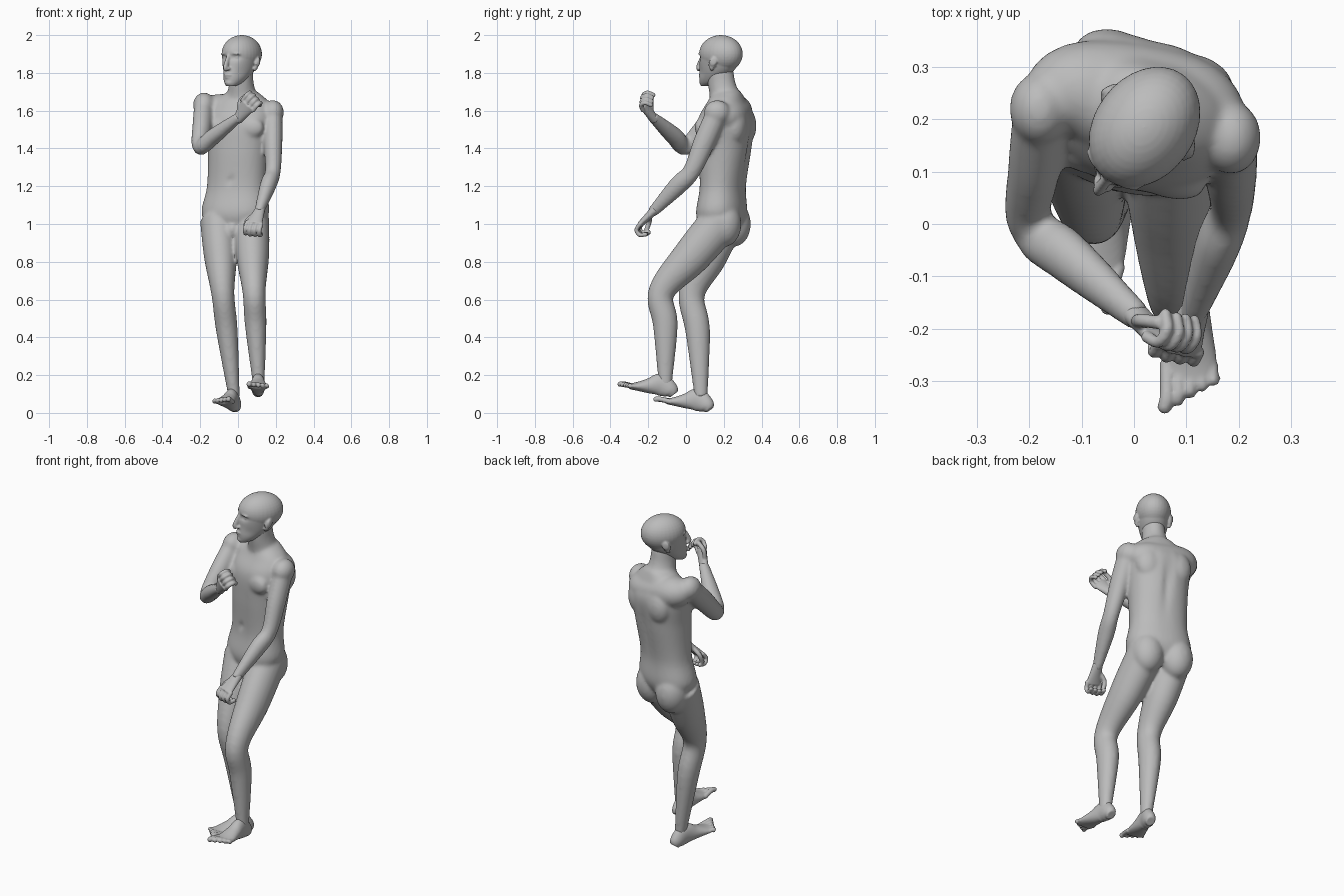
import bpy, bmesh, math
from mathutils import Vector, Matrix, Euler

cube = bpy.data.objects.get("Cube")
if cube:
    bpy.data.objects.remove(cube, do_unlink=True)

GREY = (.5, .5, .5, 1)
skin = bpy.data.materials.new("plain grey")
skin.use_nodes = True
skin.diffuse_color = GREY
skin.node_tree.nodes["Principled BSDF"].inputs["Base Color"].default_value = GREY


def spline(stations, steps=6):
    """Smooth a list of stations with a Catmull-Rom curve."""
    rows = [Vector(station) for station in stations]
    rows = [rows[0] * 2 - rows[1]] + rows + [rows[-1] * 2 - rows[-2]]
    smooth = []
    for before, start, end, after in zip(rows, rows[1:], rows[2:], rows[3:]):
        leave, arrive = (end - before) / 2, (after - start) / 2
        for step in range(steps):
            t = step / steps
            ease = t * t * (3 - 2 * t)
            smooth.append(start.lerp(end, ease) + leave * t * (1 - t) ** 2
                          - arrive * t * t * (1 - t))
    return smooth + [rows[-2]]


def loft(bm, stations, side=(1, 0, 0), segments=32, power=1, level=False):
    """Closed tube through stations of x, y, z, half width, half depth."""
    rows = spline(stations)
    centres = [Vector(row[:3]) for row in rows]
    rings = []
    for i, row in enumerate(rows):
        along = (centres[min(i + 1, len(rows) - 1)] - centres[max(i - 1, 0)]).normalized()
        if level:
            along = Vector((0, 0, 1))
        across = Vector(side)
        across = (across - along * across.dot(along)).normalized()
        deep = along.cross(across)
        ring = []
        for k in range(segments):
            angle = math.tau * k / segments
            c, s = [math.copysign(abs(value) ** power, value)
                    for value in (math.cos(angle), math.sin(angle))]
            ring.append(bm.verts.new(centres[i] + across * c * row[3] + deep * s * row[4]))
        rings.append(ring)
    for low, high in zip(rings, rings[1:]):
        for k in range(segments):
            following = (k + 1) % segments
            bm.faces.new((low[k], low[following], high[following], high[k]))
    bm.faces.new(rings[0][::-1])
    bm.faces.new(rings[-1])


def blob(bm, centre, size, turn=(0, 0, 0)):
    """Ellipsoid with its turn given in radians."""
    spin = Euler(turn).to_matrix().to_4x4()
    bmesh.ops.create_uvsphere(bm, u_segments=32, v_segments=20, radius=1,
                              matrix=Matrix.Translation(centre) @ spin @ Matrix.Diagonal((*size, 1)))


def digit(bm, points, radius):
    """Round-ended finger or toe."""
    loft(bm, [(*point, radius, radius) for point in points], segments=12)
    for point in (points[0], points[-1]):
        blob(bm, point, (radius, radius, radius))


def limb(bm, joints, radii, depth, side, bow):
    """Tapered arm or leg through three joints, with a muscle bulge between them."""
    root, hinge, tip = [Vector(joint) for joint in joints]
    path = [root, root.lerp(hinge, .5), hinge, hinge.lerp(tip, .35) + Vector(bow), tip]
    loft(bm, [(*point, radius, radius * depth) for point, radius in zip(path, radii)], side)
    blob(bm, hinge, [radii[2]] * 3)


def dent(bm, centre, reach, push):
    """Press the surface near a point by a soft falloff."""
    for vert in bm.verts:
        distance = sum(((a - b) / r) ** 2 for a, b, r in zip(vert.co, centre, reach))
        vert.co += Vector(push) * math.exp(-distance)


def finish(bm, name, voxel, smooth):
    """Fuse the overlapping forms of one part into a single smooth skin."""
    bmesh.ops.recalc_face_normals(bm, faces=bm.faces)
    mesh = bpy.data.meshes.new(name)
    bm.to_mesh(mesh)
    bm.free()
    obj = bpy.data.objects.new(name, mesh)
    bpy.context.collection.objects.link(obj)
    fuse = obj.modifiers.new("fuse", 'REMESH')
    fuse.mode, fuse.voxel_size = 'VOXEL', voxel
    soften = obj.modifiers.new("soften", 'SMOOTH')
    soften.factor, soften.iterations = .5, smooth
    graph = bpy.context.evaluated_depsgraph_get()
    obj.data = bpy.data.meshes.new_from_object(obj.evaluated_get(graph))
    obj.modifiers.clear()
    obj.data.materials.clear()
    obj.data.materials.append(skin)
    for face in obj.data.polygons:
        face.use_smooth = True
        face.material_index = 0


# Torso, leaning a little and turned towards its right
def spine(z):
    return (.06 * (z - 1.3), .2 + .05 * (z - 1.3), z)


body = bmesh.new()
TWIST = -.3
turned = (math.cos(TWIST), math.sin(TWIST), 0)
trunk = [(.95, .1, .08), (1.05, .18, .125), (1.2, .16, .115), (1.4, .165, .136),
         (1.55, .18, .142), (1.64, .15, .1), (1.7, .08, .07)]
loft(body, [(*spine(z), width, depth) for z, width, depth in trunk], turned, 48, .9, True)
# Navel and spine groove
dent(body, (-.04, .08, 1.23), (.012, .05, .015), (0, .012, 0))
dent(body, (.04, .34, 1.4), (.02, .08, .16), (0, -.014, 0))
# Paired chest, shoulder blade and buttock masses
for s in (1, -1):
    for height, out, forward, size in [(1.51, .08, .1, (.08, .04, .06)),
                                       (1.52, .08, -.08, (.08, .06, .1)),
                                       (1, .085, -.045, (.09, .09, .12))]:
        offset = Matrix.Rotation(TWIST, 3, 'Z') @ Vector((s * out, -forward, 0))
        blob(body, Vector(spine(height)) + offset, size, (0, 0, TWIST))
blob(body, (-.03, .09, .97), (.03, .03, .04))
# Shoulder girdle and neck
loft(body, [(-.19, .22, 1.63, .05, .05), (-.1, .25, 1.6, .09, .1),
            (.1, .22, 1.57, .09, .1), (.19, .17, 1.59, .05, .05)], (0, 0, 1))
loft(body, [(.02, .23, 1.6, .14, .1), (.02, .21, 1.68, .085, .085), (.018, .19, 1.74, .065, .075),
            (.018, .18, 1.82, .06, .07)], turned, level=True)

# Arms: the left hangs forward, the right folds across the chest
LEFT_WRIST, RIGHT_WRIST = (.11, -.18, 1.06), (.01, -.18, 1.57)
arm_radii = (.05, .05, .041, .043, .025)
left_arm = ((.185, .165, 1.59), (.185, .03, 1.28), LEFT_WRIST)
right_arm = ((-.18, .22, 1.63), (-.2, 0, 1.41), RIGHT_WRIST)
for joints, side in ((left_arm, (1, 0, 0)), (right_arm, (1, -.5, 0))):
    limb(body, joints, arm_radii, 1.15, side, (0, 0, 0))
    blob(body, joints[0], (.058, .07, .066))

# Legs: the left steps forward, the right stands behind
leg_radii = (.096, .087, .061, .057, .03)
left_leg = ((.07, .19, 1.02), (.085, -.13, .64), (.11, -.11, .14))
right_leg = ((-.105, .2, 1.02), (-.08, .03, .63), (-.02, .08, .08))
for joints in (left_leg, right_leg):
    limb(body, joints, leg_radii, 1.15, (1, 0, 0), (0, .014, 0))
finish(body, "body", .009, 9)

# Feet, mirrored, toes lifted
for name, s, heel, yaw in [("left_foot", 1, (.106, -.06, .07), 0),
                           ("right_foot", -1, (-.01, .13, -.01), -.3)]:
    foot = bmesh.new()
    sole = [(-.01, .024, .026), (-.035, .034, .045), (-.09, .035, .06), (-.15, .043, .04),
            (-.21, .052, .023), (-.25, .05, .015)]
    loft(foot, [(0, y, height, width, height) for y, width, height in sole])
    for i in range(5):
        x, tip = s * (.022 * i - .043), .014 * i - .3
        digit(foot, [(x, -.22, .02), (x, tip / 2 - .13, .02), (x * 1.1, tip, .014)], .014 - .001 * i)
    foot.transform(Matrix.Translation(heel) @ Matrix.Rotation(yaw, 4, 'Z')
                   @ Matrix.Rotation(-.23, 4, 'X'))
    finish(foot, name, .005, 2)

# Hands: local x points to the thumb, y out of the palm, z along the fingers
for name, s, wrist, along, thumb in [("left_hand", 1, LEFT_WRIST, (-.3, -.7, -.7), (-1, .2, .1)),
                                     ("right_hand", -1, RIGHT_WRIST, (.5, -.5, .7), (-.6, .1, .7))]:
    hand = bmesh.new()
    loft(hand, [(0, 0, -.03, .026, .025), (0, 0, .03, .035, .02), (0, 0, .09, .046, .016)])
    for i in range(4):
        x, reach = .039 - .026 * i, .09 - .004 * abs(i - 1)
        digit(hand, [(x, 0, reach), (x, .01, reach + .035), (x, .04, reach + .04),
                     (x, .06, reach + .015)], .0115)
    digit(hand, [(.02, 0, .02), (.05, .02, .06), (.045, .04, .1)], .013)
    z = Vector(along).normalized()
    x = Vector(thumb)
    x = (x - z * x.dot(z)).normalized()
    frame = Matrix((x, z.cross(x) * s, z)).transposed().to_4x4()
    hand.transform(Matrix.Translation(wrist) @ frame)
    finish(hand, name, .0045, 2)

# Head, looking over its right side
head = bmesh.new()
skull = [(-.1, 1.73, .025, .025), (-.07, 1.75, .046, .06), (-.045, 1.785, .066, .086),
         (-.02, 1.83, .08, .106), (0, 1.9, .093, .122), (0, 1.94, .08, .105)]
loft(head, [(0, *row) for row in skull], segments=56, level=True)
blob(head, (0, 0, 1.9), (.096, .125, .1))
for s in (1, -1):
    # Eye socket, cheek hollow, eye, brow and nostril
    dent(head, (s * .036, -.12, 1.882), (.022, .06, .014), (0, .014, 0))
    dent(head, (s * .06, -.09, 1.8), (.025, .05, .03), (-s * .003, .004, 0))
    blob(head, (s * .036, -.093, 1.882), (.017, .013, .011))
    blob(head, (s * .035, -.106, 1.903), (.03, .012, .008), (0, s * .15, s * .3))
    blob(head, (s * .012, -.132, 1.822), (.009, .013, .008))
    # Ear with a raised rim and a lobe
    blob(head, (s * .09, .01, 1.85), (.009, .02, .034), (-.2, 0, s * .4))
    blob(head, (s * .097, .02, 1.86), (.006, .02, .024), (-.2, 0, s * .5))
    blob(head, (s * .086, 0, 1.822), (.007, .011, .013))
# Nose, lips and chin
loft(head, [(0, -.115, 1.895, .009, .012), (0, -.142, 1.833, .012, .018), (0, -.134, 1.818, .012, .016)])
for y, z, size in [(-.126, 1.789, (.024, .012, .007)), (-.124, 1.776, (.02, .012, .007)),
                   (-.112, 1.748, (.026, .022, .018))]:
    blob(head, (0, y, z), size)
head.transform(Matrix.Translation((.02, .185, 0)) @ Matrix.Rotation(-.63, 4, 'Z'))
finish(head, "head", .005, 3)
